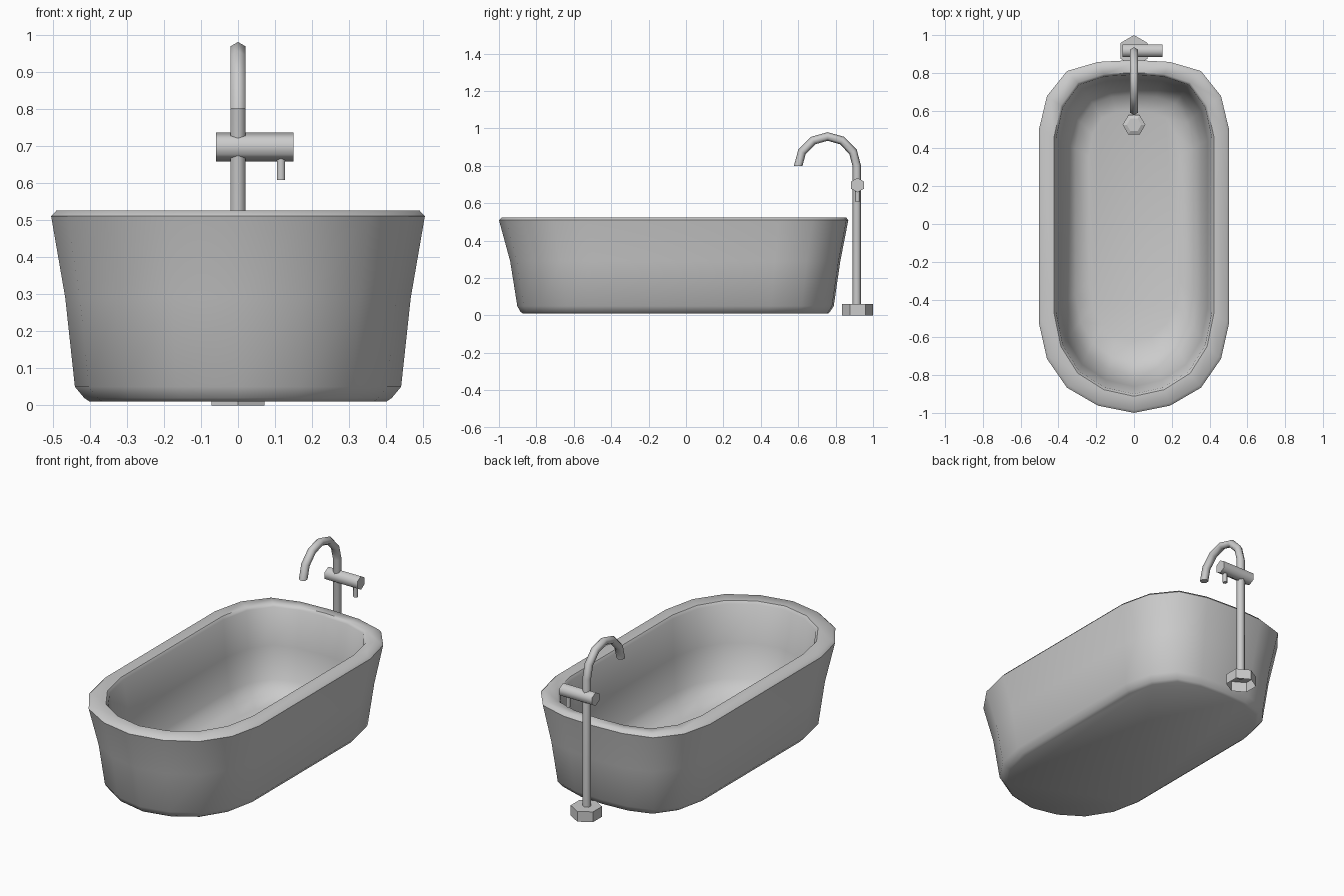
import bpy, bmesh, math
from mathutils import Vector

if "Cube" in bpy.data.objects:
    bpy.data.objects.remove(bpy.data.objects["Cube"])


def loft(name, rings, cap_start=True, cap_end=True, angle=40):
    """Skin a list of equal-length closed rings into one object."""
    bm = bmesh.new()
    rows = [[bm.verts.new(p) for p in ring] for ring in rings]
    n = len(rows[0])
    for a, b in zip(rows, rows[1:]):
        for i in range(n):
            j = (i + 1) % n
            bm.faces.new((a[i], a[j], b[j], b[i]))
    if cap_start:
        bm.faces.new(rows[0][::-1])
    if cap_end:
        bm.faces.new(rows[-1])
    bmesh.ops.recalc_face_normals(bm, faces=bm.faces)
    mesh = bpy.data.meshes.new(name)
    bm.to_mesh(mesh)
    bm.free()
    obj = bpy.data.objects.new(name, mesh)
    bpy.context.collection.objects.link(obj)
    bpy.ops.object.select_all(action='DESELECT')
    obj.select_set(True)
    bpy.context.view_layer.objects.active = obj
    bpy.ops.object.shade_smooth_by_angle(angle=math.radians(angle))
    return obj


def hexagon(center, radius, u, v):
    """Six points around center; the first corner points along u."""
    c, u, v = Vector(center), Vector(u), Vector(v)
    return [c + radius * (math.cos(k * math.pi / 3) * u + math.sin(k * math.pi / 3) * v)
            for k in range(6)]


X, Y, Z = (1, 0, 0), (0, 1, 0), (0, 0, 1)

# Tub: half outline, mirrored in x, scaled for every level
half = [(0, -0.99), (0.19, -0.952), (0.354, -0.857), (0.46, -0.704), (0.503, -0.513),
        (0.503, 0.503), (0.46, 0.683), (0.354, 0.815), (0.19, 0.863), (0, 0.873)]
outline = half + [(-x, y) for x, y in half[-2:0:-1]]


def tub_ring(z, half_width, front, back):
    return [(x * half_width / 0.503, front + (y + 0.99) / 1.863 * (back - front), z)
            for x, y in outline]


# (height, half width, front y, back y): outside going up, then inside going down
levels = [(0.01, 0.40, -0.872, 0.76), (0.02, 0.415, -0.885, 0.77), (0.05, 0.44, -0.902, 0.79),
          (0.29, 0.466, -0.94, 0.825), (0.51, 0.504, -1.0, 0.868), (0.525, 0.49, -0.985, 0.855),
          (0.525, 0.423, -0.912, 0.802), (0.51, 0.412, -0.90, 0.79), (0.30, 0.39, -0.86, 0.765),
          (0.12, 0.355, -0.80, 0.73), (0.055, 0.31, -0.73, 0.68), (0.03, 0.24, -0.62, 0.60)]
loft("tub", [tub_ring(*lv) for lv in levels], angle=50)

# Drain cover on the tub floor
loft("drain", [hexagon((0, 0.525, z), r, X, Y)
               for z, r in ((0.025, 0.06), (0.042, 0.06), (0.052, 0.038))], angle=20)

# Floor base of the tap, open underneath
loft("tap_base", [hexagon((0, 0.917, z), 0.083, Y, X) for z in (0, 0.06)], cap_start=False)

# Riser pipe and curved spout: one hexagonal tube swept along a path in the yz plane
path = [(0.913, 0.05), (0.913, 0.80), (0.893, 0.875), (0.835, 0.935), (0.757, 0.957),
        (0.68, 0.935), (0.62, 0.875), (0.60, 0.80)]
rings = []
for i, (y, z) in enumerate(path):
    a, b = path[max(i - 1, 0)], path[min(i + 1, len(path) - 1)]
    t = Vector((0, b[0] - a[0], b[1] - a[1])).normalized()
    if i == 1:
        t = Vector(Z)
    if i == len(path) - 1:
        t = Vector((0, 0, -1))
    rings.append(hexagon((0, y, z), 0.023, (0, t.z, -t.y), X))
loft("spout_pipe", rings, angle=61)

# Mixer body across the pipe, with its small lever
loft("mixer_body", [hexagon((x, 0.917, 0.697), 0.039, Z, Y) for x in (-0.06, 0.15)], angle=61)
loft("mixer_lever", [hexagon((0.116, 0.917, z), 0.013, Y, X) for z in (0.608, 0.68)], angle=61)
